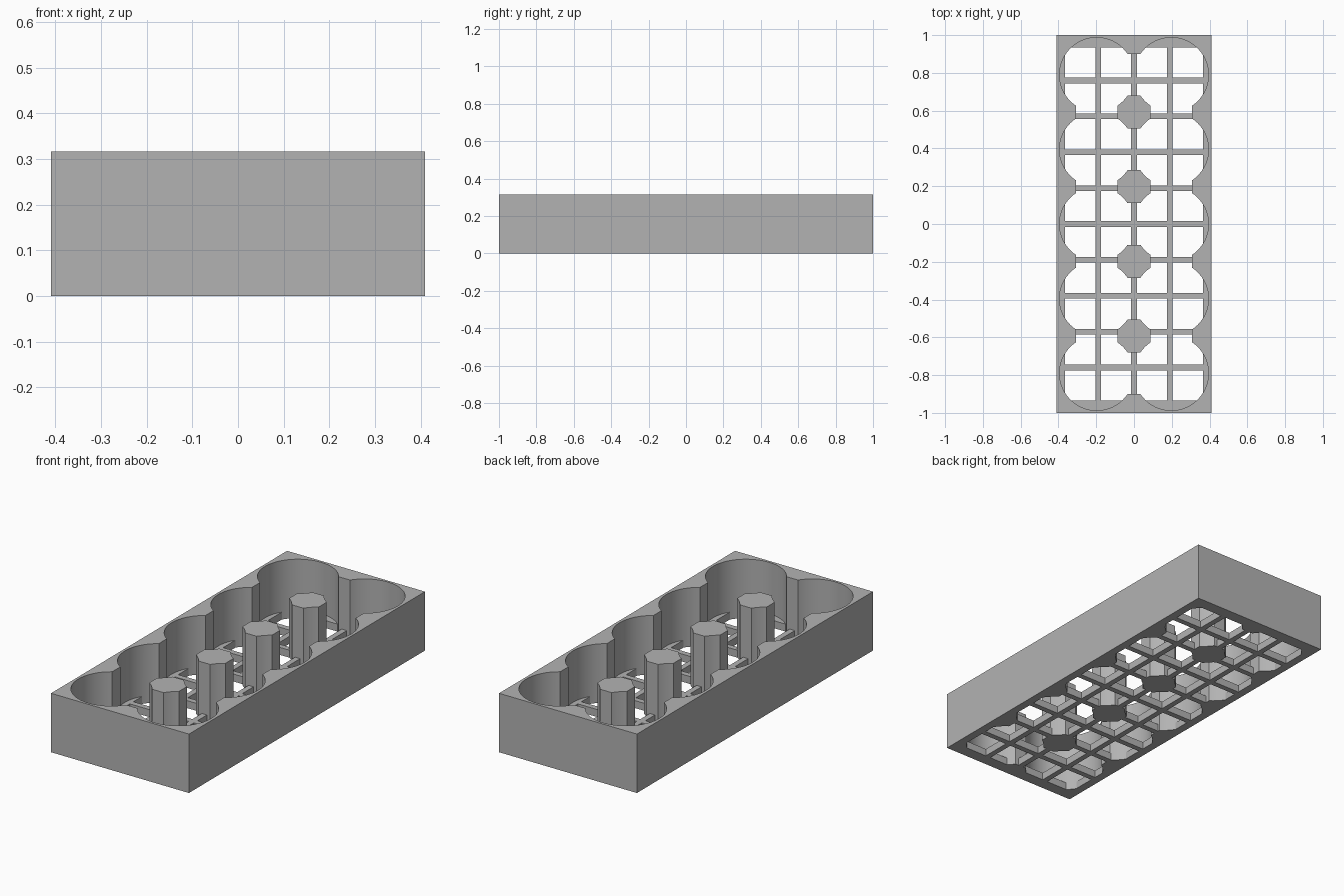
import bpy
import bmesh
from mathutils import Matrix, Vector

cube = bpy.data.objects.get("Cube")
if cube:
    bpy.data.objects.remove(cube, do_unlink=True)

WIDTH, LENGTH, HEIGHT = 0.818, 2.0, 0.316
FLOOR = 0.04                      # thickness of the lattice floor
PITCH, RADIUS = 0.395, 0.197      # round pockets
CHANNEL = 0.22                    # straight channels joining the pockets
HOLE_PITCH, BAR = 0.19, 0.03      # square openings and bars of the floor
COLUMNS = [PITCH * (i - 0.5) for i in range(2)]
ROWS = [PITCH * (i - 2) for i in range(5)]

gray = bpy.data.materials.new("matte_gray")
gray.use_nodes = True
gray.diffuse_color = (0.45, 0.45, 0.45, 1)
gray.node_tree.nodes["Principled BSDF"].inputs["Base Color"].default_value = gray.diffuse_color


def new_object(name, bm):
    mesh = bpy.data.meshes.new(name)
    bm.to_mesh(mesh)
    bm.free()
    mesh.materials.append(gray)
    obj = bpy.data.objects.new(name, mesh)
    bpy.context.collection.objects.link(obj)
    return obj


def add_box(bm, x, y, size_x, size_y, bottom, top):
    bmesh.ops.create_cube(bm, size=1, matrix=Matrix.LocRotScale(
        Vector((x, y, (bottom + top) / 2)), None, Vector((size_x, size_y, top - bottom))))


def combine(target, other, operation):
    """Apply a boolean to target and discard the helper."""
    mod = target.modifiers.new("cut", 'BOOLEAN')
    mod.object, mod.operation, mod.solver = other, operation, 'EXACT'
    mod.use_self = True
    bpy.context.view_layer.objects.active = target
    bpy.ops.object.modifier_apply(modifier=mod.name)
    bpy.data.objects.remove(other, do_unlink=True)


# Pocket cutter: round wells joined by straight channels both ways
bm = bmesh.new()
for x in COLUMNS:
    for y in ROWS:
        bmesh.ops.create_cone(bm, cap_ends=True, segments=72, radius1=RADIUS, radius2=RADIUS,
                              depth=1, matrix=Matrix.Translation((x, y, 0.2)))
    add_box(bm, x, 0, CHANNEL, 4 * PITCH, -0.2, 0.6)
for y in ROWS:
    add_box(bm, 0, y, PITCH, CHANNEL, -0.25, 0.65)
pockets = new_object("pocket_cutter", bm)
pockets.hide_render = True

# Outer walls and the posts left standing between the pockets
bm = bmesh.new()
add_box(bm, 0, 0, WIDTH, LENGTH, 0, HEIGHT)
tray = new_object("tray", bm)
combine(tray, pockets, 'DIFFERENCE')

# Floor lattice: slab with a grid of square openings
bm = bmesh.new()
add_box(bm, 0, 0, WIDTH - 0.01, LENGTH - 0.01, 0, FLOOR)
lattice = new_object("floor_lattice", bm)
bm = bmesh.new()
for i in range(4):
    for j in range(10):
        add_box(bm, HOLE_PITCH * (i - 1.5), HOLE_PITCH * (j - 4.5),
                HOLE_PITCH - BAR, HOLE_PITCH - BAR, -0.1, 0.1)
openings = new_object("opening_cutter", bm)
combine(lattice, openings, 'DIFFERENCE')
combine(tray, lattice, 'UNION')

# Smooth well walls with crisp edges
bpy.ops.object.select_all(action='DESELECT')
tray.select_set(True)
bpy.context.view_layer.objects.active = tray
bpy.ops.object.shade_smooth_by_angle(angle=0.5)
